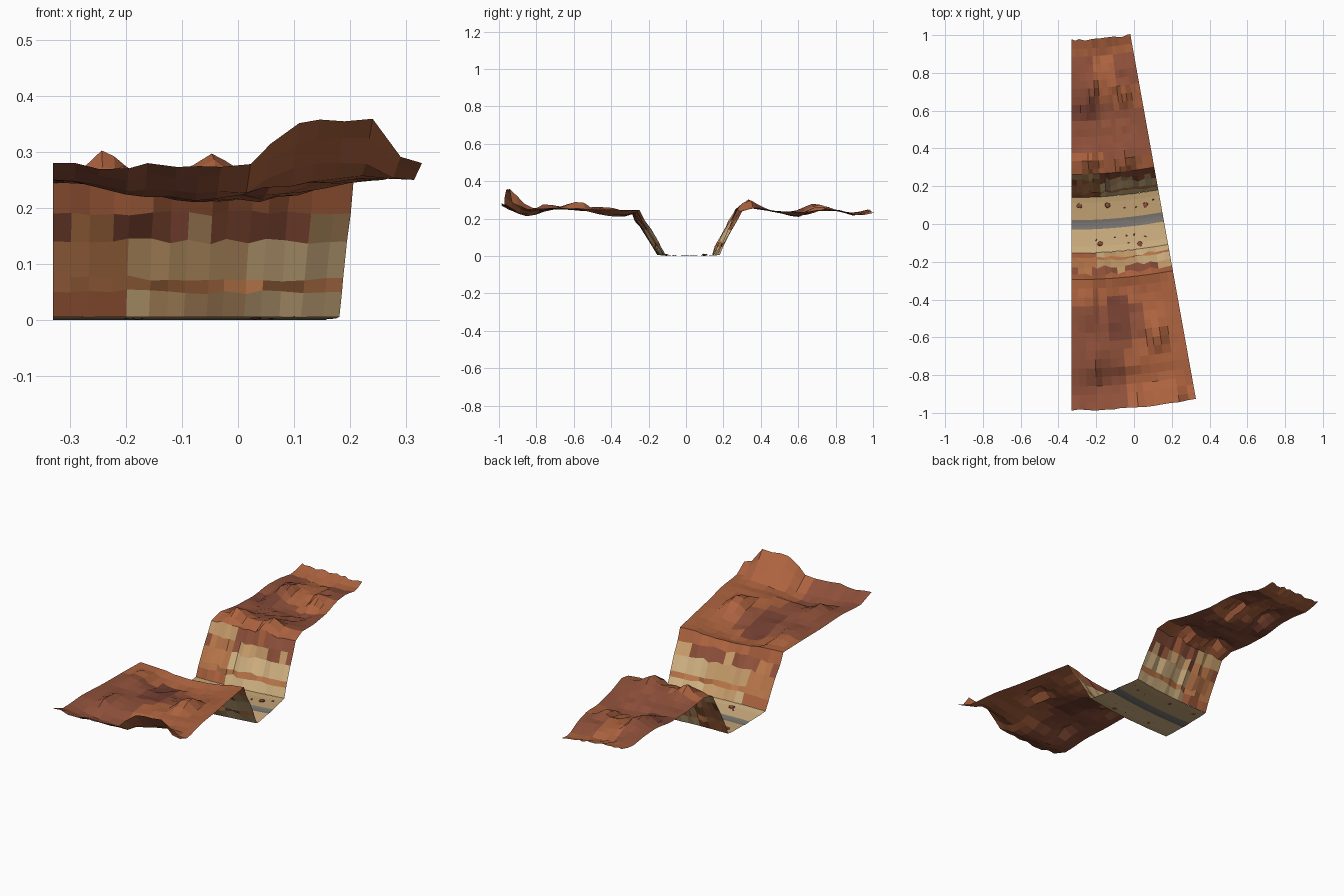
import bpy, bmesh, math, random
from mathutils import Vector, Matrix

if "Cube" in bpy.data.objects:
    bpy.data.objects.remove(bpy.data.objects["Cube"])

random.seed(7)
CX, CY, SWEEP = -0.33, 2.73, math.radians(10.2)   # bend centre and bend angle

COLORS = {
    "orange_rock": (0.42, 0.125, 0.05), "red_rock": (0.27, 0.08, 0.042),
    "dark_rock": (0.18, 0.052, 0.032), "amber_rock": (0.50, 0.19, 0.07),
    "sandstone": (0.58, 0.34, 0.15), "pale_sand": (0.66, 0.46, 0.23),
    "sand": (0.54, 0.36, 0.17), "asphalt": (0.20, 0.185, 0.17),
}
NAMES = list(COLORS)
MATS = []
for n, c in COLORS.items():
    m = bpy.data.materials.new(n)
    m.diffuse_color = (*c, 1)
    m.use_nodes = True
    m.node_tree.nodes["Principled BSDF"].inputs["Base Color"].default_value = m.diffuse_color
    MATS.append(m)


def bend(t, v, z):
    """Place a point: t runs 0..1 along the road, v is the cross-canyon position."""
    a, r = t * SWEEP, CY - v
    return Vector((CX + r * math.sin(a), CY - r * math.cos(a), z))


def lerp(profile, v):
    for (a, za), (b, zb) in zip(profile, profile[1:]):
        if v <= b:
            return za + (zb - za) * max(0, (v - a) / (b - a))
    return profile[-1][1]


def sheet(name, rows, cols, point, color):
    bm = bmesh.new()
    g = [[bm.verts.new(point(t, v)) for t in cols] for v in rows]
    for j in range(len(rows) - 1):
        for i in range(len(cols) - 1):
            q = (g[j][i], g[j][i + 1], g[j + 1][i + 1], g[j + 1][i])
            f = bm.faces.new(q)
            f.material_index = NAMES.index(color(f.calc_center_median(), i, j))
    bmesh.ops.recalc_face_normals(bm, faces=bm.faces)
    if sum(f.normal.z for f in bm.faces) < 0:
        bmesh.ops.reverse_faces(bm, faces=bm.faces)
    me = bpy.data.meshes.new(name)
    bm.to_mesh(me)
    bm.free()
    for m in MATS:
        me.materials.append(m)
    ob = bpy.data.objects.new(name, me)
    bpy.context.collection.objects.link(ob)
    return ob


# Cross-section of each canyon side
FRONT = [(-0.985, .28), (-.9, .248), (-.75, .258), (-.6, .25), (-.42, .248), (-.295, .245),
         (-.268, .19), (-.23, .14), (-.192, .075), (-.18, .05), (-.154, .006)]
BACK = [(.14, .006), (.158, .05), (.17, .075), (.205, .14), (.235, .19), (.262, .24),
        (.33, .258), (.45, .24), (.6, .235), (.7, .25), (.8, .245), (.9, .23), (.975, .25)]
# Broad swells and hollows: x, y, x-radius, y-radius, height
SWELLS = [(-.02, -.38, .19, .12, -.04), (-.1, -.84, .2, .09, -.035),
          (-.08, .6, .16, .09, -.022), (-.15, .91, .13, .06, -.01),
          (-.12, .38, .2, .08, .008), (-.225, -.98, .035, .06, -.025), (.02, 1, .15, .12, -.02)]
# Sharp rock outcrops
SPIRES = [(-.24, .33, .045, .08, .045), (-.05, .33, .045, .08, .045), (-.23, .67, .04, .12, .045),
          (-.05, .69, .035, .08, .035), (-.24, -.45, .04, .12, .035), (-.2, -.75, .04, .12, .035),
          (.12, -.58, .055, .09, .055), (-.03, -.42, .04, .06, .02)]


def cliff_point(profile):
    def point(t, v):
        z = lerp(profile, v)
        inner = min(1, 5 * t, 5 * (1 - t))
        p = bend(t, v, z)
        if z < .2 and abs(v) < .28:                       # fluted wall
            k = inner * min(1, z / .06)
            v += k * random.uniform(-.011, .011)
            z += k * random.uniform(-.006, .006)
        else:                                             # rugged plateau
            for x, y, rx, ry, h in SWELLS:
                k = 1 if y == 1 else inner
                z += k * h * math.exp(-((p.x - x) / rx) ** 2 - ((p.y - y) / ry) ** 2)
            for x, y, rx, ry, h in SPIRES:
                z += h * max(0, 1 - max(abs(p.x - x) / rx, abs(p.y - y) / ry))
            z += inner * random.uniform(-.005, .005)
            if abs(v) > .97:
                v += random.uniform(-.005, .004)
            # raised lip on the front edge
            lip = max(0, min(1, (t - .54) / .1, (.95 - t) / .06))
            z += lip * .08 * max(0, (-v - .85) / .135) * (.85 + .15 * t)
        return bend(t, v, z)
    return point


PATCH = {}


def rock_color(c, i, j):
    """Strata on the walls, broad blocks of red and brown on top."""
    wall = -.275 < c.y - .042 * ((c.x - CX) / .5) ** 2 < .262 and c.z < .222
    key = (wall, i // 5, round(c.z / .05) if wall else j // 4, c.y > 0)
    r = PATCH.setdefault(key, random.random())
    if wall:
        if c.z > .165:
            return "red_rock" if r < .8 else "sandstone"
        if .05 < c.z < .08:
            return "amber_rock"
        if c.x < -.18:
            return "amber_rock" if c.z > .05 else "orange_rock"
        if c.z > .11:
            return "sandstone" if r < .75 else "orange_rock"
        return "pale_sand" if r < .5 else "sandstone"
    if c.y > 0:
        dark = .95 if .36 < c.y < .62 else .3
    else:
        dark = .85 if c.x < -.03 and c.y < -.4 else .2
    return "dark_rock" if r < dark * .3 else "red_rock" if r < dark else "orange_rock"


COLS = [0] + [(i + random.uniform(-.2, .2)) / 15 for i in range(1, 15)] + [1]
f_rows = [-.985, -.95, -.905] + [-.86 + .047 * i for i in range(12)] + [p[0] for p in FRONT[5:]]
b_rows = [p[0] for p in BACK[:6]] + [.29 + .0425 * i for i in range(16)] + [.975]
sheet("front_cliff_and_plateau", f_rows, COLS, cliff_point(FRONT), rock_color)
sheet("back_cliff_and_plateau", b_rows, COLS, cliff_point(BACK), rock_color)

# Sandy canyon floor either side of the road
FLOOR = [(-.154, .006), (-.12, .003), (-.03, .002), (.02, .002), (.11, .003), (.14, .006)]
ROWS = {"front_shoulder": ([-.154, -.12, -.08, -.03], "pale_sand"),
        "back_shoulder": ([.02, .07, .11, .14], "sand"),
        "road": ([-.03, -.014, .004, .02], "asphalt")}
for name, (rows, col) in ROWS.items():
    sheet(name, rows, COLS, lambda t, v: bend(t, v, lerp(FLOOR, v) if abs(v) > .04 else
          (.002 if v in (-.03, .02) else 0)), lambda c, i, j, col=col: col)


# Loose stones on the floor
def stone(name, x, y, r, mat):
    bm = bmesh.new()
    bmesh.ops.create_icosphere(bm, subdivisions=1, radius=r)
    for v in bm.verts:
        v.co *= random.uniform(.75, 1.15)
        v.co.z *= .4
    bm.transform(Matrix.Translation((x, y, .003 + r * .2)))
    for v in bm.verts:
        v.co.z = max(v.co.z, .001)
    me = bpy.data.meshes.new(name)
    bm.to_mesh(me)
    bm.free()
    me.materials.append(MATS[NAMES.index(mat)])
    bpy.context.collection.objects.link(bpy.data.objects.new(name, me))


for k, (x, y) in enumerate([(-.29, .095), (-.14, .1), (.06, .1), (-.18, -.105), (.03, -.105)]):
    stone(f"stone_{k}", x, y, .016, "red_rock")
for k, (x, y) in enumerate([(-.05, .085), (.01, .09), (.1, .13), (-.1, -.07), (-.04, -.06),
                            (0, -.055), (-.03, -.1), (.06, -.065), (-.2, -.085)]):
    stone(f"pebble_{k}", x, y, .006, "dark_rock")
